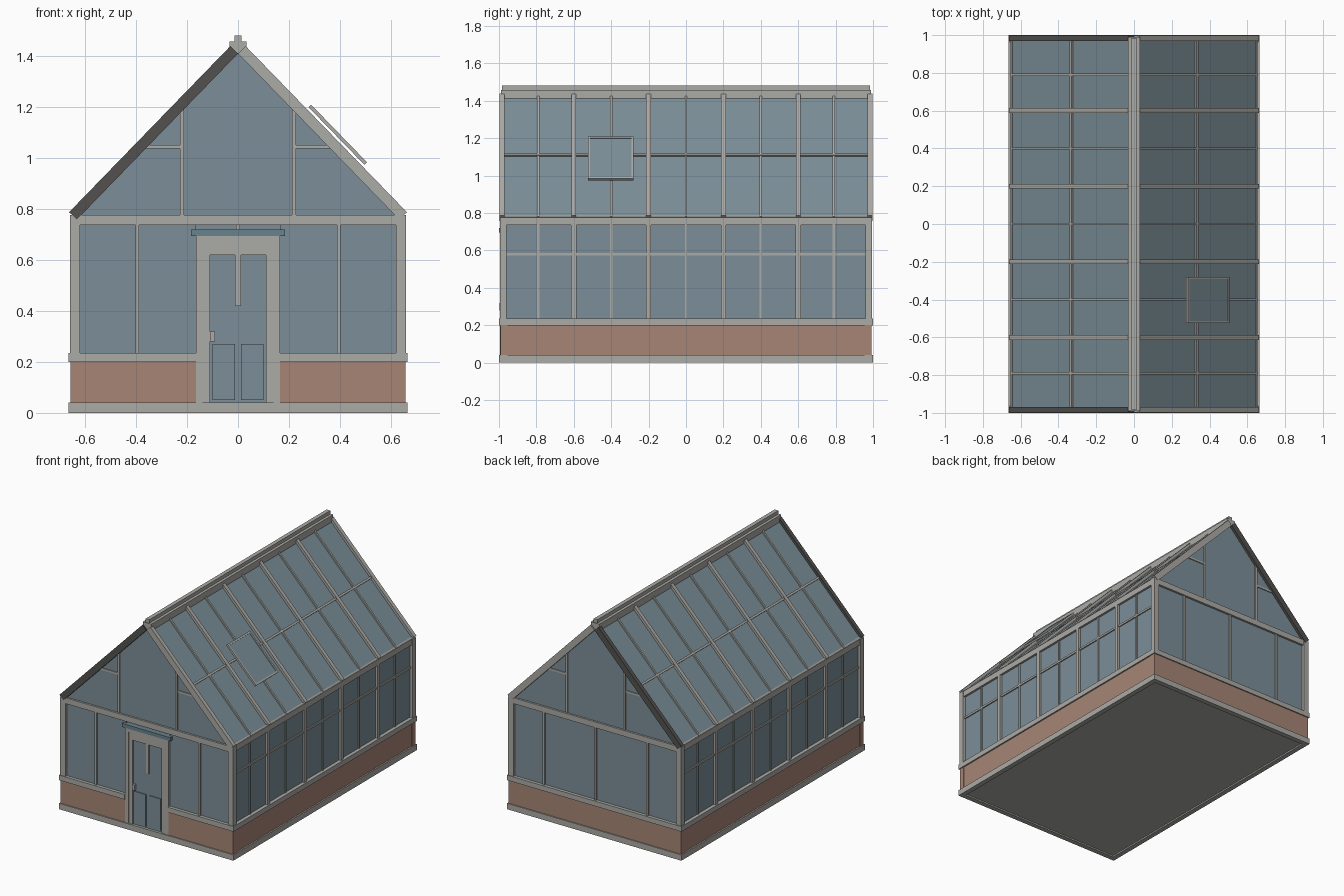
import bpy, bmesh
from math import hypot

cube = bpy.data.objects.get("Cube")
if cube:
    bpy.data.objects.remove(cube, do_unlink=True)


def material(name, r, g, b):
    m = bpy.data.materials.new(name)
    m.use_nodes = True
    m.diffuse_color = (r, g, b, 1)
    m.node_tree.nodes["Principled BSDF"].inputs["Base Color"].default_value = (r, g, b, 1)
    return m


FRAME = material("grey_frame", .41, .405, .38)
DARK = material("dark_grey_frame", .085, .083, .078)
GLASS = material("blue_grey_glass", .2, .275, .315)
BRICK = material("red_brick", .385, .235, .18)
LINTEL = material("slate_blue", .14, .225, .265)


def prism(name, profile, y0, y1, mat):
    """Extrude an (x, z) profile along y."""
    bm = bmesh.new()
    face = bm.faces.new([bm.verts.new((x, y0, z)) for x, z in profile])
    ext = bmesh.ops.extrude_face_region(bm, geom=[face])
    verts = [v for v in ext["geom"] if isinstance(v, bmesh.types.BMVert)]
    bmesh.ops.translate(bm, verts=verts, vec=(0, y1 - y0, 0))
    bmesh.ops.recalc_face_normals(bm, faces=bm.faces)
    mesh = bpy.data.meshes.new(name)
    bm.to_mesh(mesh)
    bm.free()
    mesh.materials.append(mat)
    obj = bpy.data.objects.new(name, mesh)
    bpy.context.scene.collection.objects.link(obj)
    return obj


def box(name, x0, x1, y0, y1, z0, z1, mat=FRAME):
    return prism(name, [(x0, z0), (x1, z0), (x1, z1), (x0, z1)], y0, y1, mat)


# Slope coordinates: u runs up the roof from the eave, n points outward
EAVE, TOP = (.663, .788), (.03, 1.44)
LENGTH = hypot(EAVE[0] - TOP[0], TOP[1] - EAVE[1])
C, S = (EAVE[0] - TOP[0]) / LENGTH, (TOP[1] - EAVE[1]) / LENGTH


def slope_box(name, side, u0, u1, n0, n1, y0, y1, mat=FRAME):
    pts = [(side * (EAVE[0] - u * C + n * S), EAVE[1] + u * S + n * C)
           for u, n in ((u0, n0), (u1, n0), (u1, n1), (u0, n1))]
    return prism(name, pts, y0, y1, mat)


W, D = .665, 1.0                 # half width and half depth
BRICK_TOP, SILL, BEAM, WALL_TOP = .2, .235, .737, .777
DOOR = .165
MAIN = (-.6, -.2, .2, .6)
THIN = (-.79, -.4, 0, .4, .79)

# Floor
box("floor", -.64, .64, -.97, .97, .01, .03)

# Long side walls
for s, label in ((1, "left"), (-1, "right")):
    def side_box(part, inner, outer, y0, y1, z0, z1, mat=FRAME):
        a, b = sorted((s * inner, s * outer))
        box(f"{label}_{part}", a, b, y0, y1, z0, z1, mat)

    side_box("base", .63, W, -D, D, 0, .04)
    side_box("brick_wall", .62, .655, -.99, .99, .04, BRICK_TOP, BRICK)
    side_box("sill", .62, W, -D, D, BRICK_TOP, SILL)
    side_box("glass", .632, .64, -.98, .98, SILL, BEAM, GLASS)
    side_box("eave_beam", .62, .655, -.99, .99, BEAM, WALL_TOP)
    side_box("side_rail", .628, .648, -.98, .98, .572, .586)
    for y in MAIN:
        side_box("side_post", .62, .655, y - .014, y + .014, SILL, BEAM)
    for y in THIN:
        side_box("side_mullion", .626, .647, y - .006, y + .006, SILL, BEAM)
    for e in (-1, 1):
        y0, y1 = sorted((e * .96, e * .995))
        side_box("corner_post", .62, .66, y0, y1, SILL, WALL_TOP)

    # Roof slope
    slope_box(f"{label}_roof_glass", s, .005, LENGTH, -.025, -.017, -.975, .975, GLASS)
    slope_box(f"{label}_purlin", s, .455, .469, -.028, -.007, -.975, .975)
    slope_box(f"{label}_eave_strip", s, 0, .012, -.03, -.012, -.975, .975)
    for y in MAIN:
        slope_box(f"{label}_rafter", s, 0, LENGTH, -.042, 0, y - .013, y + .013)
    for y in THIN:
        slope_box(f"{label}_glazing_bar", s, 0, LENGTH, -.03, -.008, y - .006, y + .006)
    for e in (-1, 1):
        y0, y1 = sorted((e * .97, e * .998))
        slope_box(f"{label}_end_rafter", s, 0, LENGTH, -.042, 0, y0, y1,
                  FRAME if s > 0 else DARK)

# Ridge
box("ridge_beam", -.033, .033, -.99, .99, 1.41, 1.458)
box("ridge_cap", -.014, .014, -.985, .985, 1.458, 1.482)

# Gable walls
for e, label in ((-1, "front"), (1, "back")):
    def end_box(part, x0, x1, inner, outer, z0, z1, mat=FRAME):
        a, b = sorted((e * inner, e * outer))
        box(f"{label}_{part}", x0, x1, a, b, z0, z1, mat)

    end_box("base", -W, W, .965, D, 0, .04)
    end_box("tie_beam", -.65, .65, .96, .993, BEAM, WALL_TOP)
    prism(f"{label}_gable_glass", [(-.63, WALL_TOP), (.63, WALL_TOP), (0, 1.425)],
          e * .972, e * .98, GLASS)
    # The front wall is split around the door
    spans = ((-W, -DOOR), (DOOR, W)) if e < 0 else ((-W, W),)
    for x0, x1 in spans:
        end_box("brick_wall", max(x0, -.658), min(x1, .658), .955, .992, .04, BRICK_TOP, BRICK)
        end_box("sill", x0, x1, .955, D, BRICK_TOP, SILL)
        end_box("glass", max(x0, -.64), min(x1, .64), .97, .978, SILL, BEAM, GLASS)
    for x in (-.395, .395) + ((0,) if e > 0 else ()):
        end_box("mullion", x - .007, x + .007, .962, .988, SILL, BEAM)
    for s in (-1, 1):
        x = s * .22
        end_box("gable_mullion", x - .008, x + .008, .962, .988, WALL_TOP, 1.19)
        x0, x1 = sorted((x, s * .37))
        end_box("gable_rail", x0, x1, .964, .986, 1.038, 1.052)

# Door
for s in (-1, 1):
    x0, x1 = sorted((s * .14, s * DOOR))
    box("door_jamb", x0, x1, -.995, -.95, .04, .695)
    x0, x1 = sorted((s * .11, s * .14))
    box("door_stile", x0, x1, -.99, -.96, .04, .67)
    x0, x1 = sorted((s * .012, s * .1))
    box("door_lower_panel", x0, x1, -.988, -.975, .05, .27, GLASS)
box("door_head", -.14, .14, -.995, -.95, .67, .695)
box("door_top_rail", -.11, .11, -.99, -.96, .62, .67)
box("door_glass", -.11, .11, -.982, -.972, .04, .62, GLASS)
box("door_mullion", -.011, .011, -.988, -.975, .42, .62)
box("door_handle", -.11, -.09, -.998, -.98, .28, .32)
box("door_lintel", -.185, .185, -1.0, -.95, .695, .72, LINTEL)

# Raised roof vent on the left slope
U0, U1, Y0, Y1, EDGE = .25, .565, -.525, -.28, .012
for u in (U0, U1 - EDGE):
    slope_box("vent_rail", 1, u, u + EDGE, .01, .024, Y0, Y1)
for y in (Y0, Y1 - EDGE):
    slope_box("vent_side", 1, U0, U1, .01, .024, y, y + EDGE)
slope_box("vent_glass", 1, U0 + EDGE, U1 - EDGE, .013, .019, Y0 + EDGE, Y1 - EDGE, GLASS)
